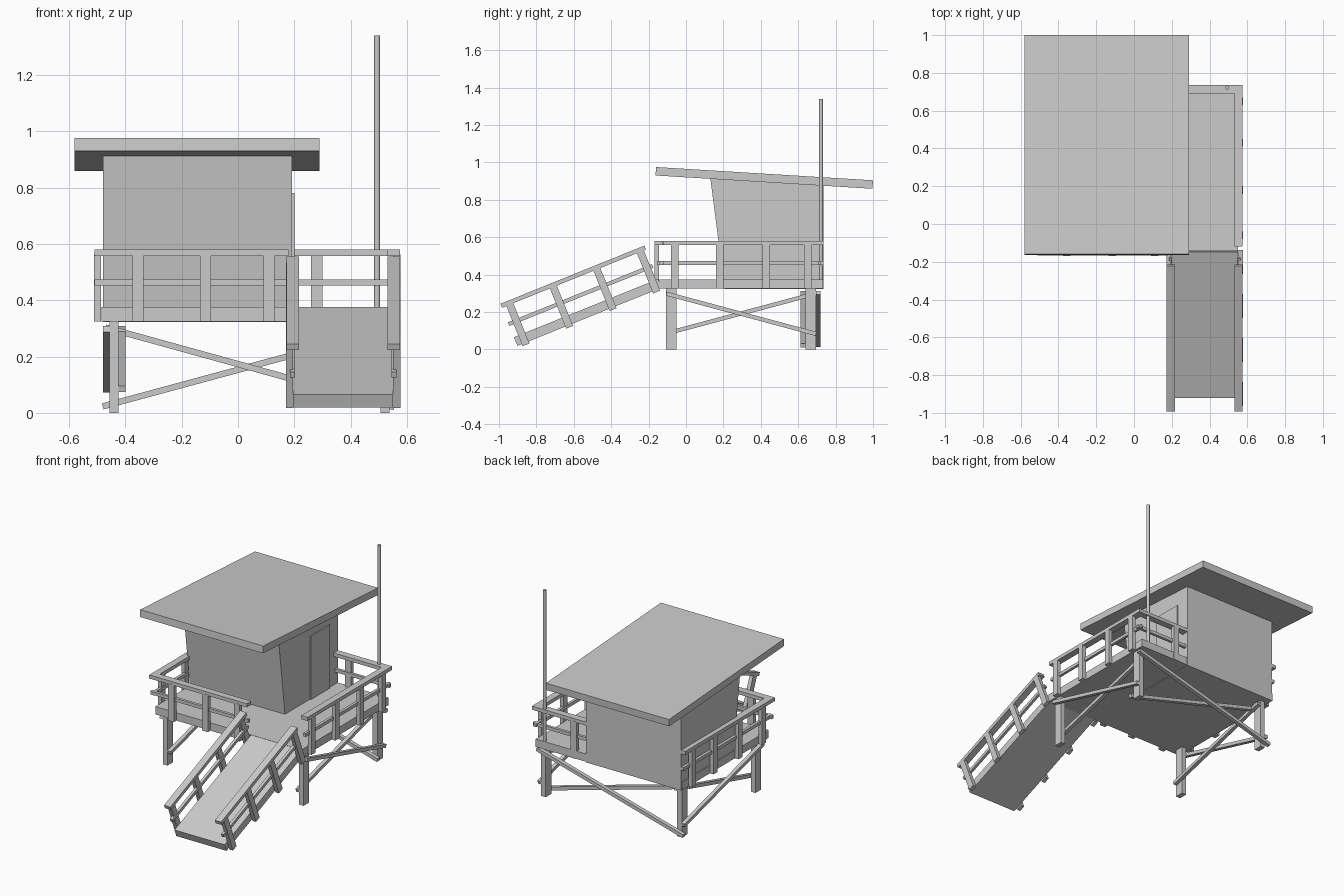
import bpy
from mathutils import Matrix, Vector
from math import radians, atan2

if "Cube" in bpy.data.objects:
    bpy.data.objects.remove(bpy.data.objects["Cube"])


def prism(name, profile, x0, x1, mat=None):
    """Extrude a (y, z) profile from x0 to x1."""
    n = len(profile)
    verts = [Vector((x, y, z)) for x in (x0, x1) for y, z in profile]
    if mat:
        verts = [mat @ v for v in verts]
    faces = [tuple(range(n))[::-1], tuple(range(n, 2 * n))]
    faces += [(i, (i + 1) % n, n + (i + 1) % n, n + i) for i in range(n)]
    me = bpy.data.meshes.new(name)
    me.from_pydata(verts, [], faces)
    ob = bpy.data.objects.new(name, me)
    bpy.context.collection.objects.link(ob)
    return ob


def box(name, x0, x1, y0, y1, z0, z1, mat=None):
    return prism(name, [(y0, z0), (y1, z0), (y1, z1), (y0, z1)], x0, x1, mat)


def brace(name, a, b, depth0, depth1, along_x=False):
    """Slanted bar between (s, z) points a and b, s running along y or x."""
    a, b = Vector(a), Vector(b)
    d = (b - a).normalized()
    n = Vector((-d.y, d.x)) * 0.011
    ob = prism(name, [a - n, b - n, b + n, a + n], depth0, depth1)
    if along_x:
        for v in ob.data.vertices:
            v.co.x, v.co.y = v.co.y, v.co.x
        ob.data.flip_normals()


def railing(name, length, posts, mat, sign=1):
    """Local frame: y along rail, z=0 on the floor, x=0 outer face, inside at -x*sign."""
    def part(nm, d0, d1, *rest):
        x0, x1 = sorted((-d0 * sign, -d1 * sign))
        box(name + nm, x0, x1, *rest, mat)
    for p in posts:
        part("_post", -0.001, 0.024, p - 0.02, p + 0.02, -0.05, 0.187)
    part("_top_rail", 0.0, 0.044, 0, length, 0.182, 0.205)
    part("_mid_rail", 0.012, 0.030, 0, length, 0.077, 0.098)


FLOOR = 0.375
LEFT, RIGHT, FRONT, BACK = -0.51, 0.575, -0.168, 0.735

# Deck around the cabin
box("deck", LEFT + 0.025, RIGHT - 0.025, FRONT + 0.025, BACK - 0.002, FLOOR - 0.05, FLOOR)

# Cabin with leaning front wall, door and sloped roof
prism("cabin", [(0.207, 0.322), (0.735, 0.322), (0.735, 0.885), (0.13, 0.916)], -0.48, 0.192)
box("door", 0.19, 0.20, 0.452, 0.645, FLOOR, 0.78)
prism("roof", [(-0.163, 0.93), (0.997, 0.859), (1.0, 0.904), (-0.16, 0.975)], -0.58, 0.29)

# Deck railings: both sides, front and back
side_posts = [y + 0.12 for y in (-0.06, 0.18, 0.43, 0.65)]
T = Matrix.Translation
railing("right_side", 0.855, side_posts, T((RIGHT, -0.12, FLOOR)), 1)
railing("left_side", 0.895, [p + 0.04 for p in side_posts], T((LEFT, -0.16, FLOOR)), -1)
turn = Matrix.Rotation(radians(-90), 4, 'Z')  # local y -> +x, local x -> -y
railing("front", 0.69, [0.155, 0.395, 0.62], T((LEFT, FRONT, FLOOR)) @ turn, 1)
railing("back", 0.385, [0.09], T((0.19, BACK, FLOOR)) @ turn, -1)

# Ramp with its railings, tilted as one piece
ramp = T((0, -0.92, 0.065)) @ Matrix.Rotation(radians(22), 4, 'X')
box("ramp_floor", 0.195, 0.55, 0, 0.832, -0.05, 0, ramp)
for nm, x, s in (("ramp_right", RIGHT, 1), ("ramp_left", 0.172, -1)):
    railing(nm, 0.83, [0.045 + 0.251 * i for i in range(4)], ramp @ T((x, 0, -0.012)), s)

# Legs and side cross braces
for side, x, s in (("left", -0.44, -1), ("right", 0.522, 1)):
    for end, y in (("front", -0.08), ("back", 0.665)):
        box(f"{side}_{end}_leg", x - 0.016, x + 0.016, y - 0.027, y + 0.029, 0, 0.326)
    outer = sorted((x + s * 0.016, x + s * 0.040))
    inner = sorted((x - s * 0.016, x - s * 0.040))
    brace(side + "_outer_brace", (-0.105, 0.298), (0.695, 0.083), *outer)
    brace(side + "_inner_brace", (-0.105, 0.085), (0.69, 0.298), *inner)

# Back cross braces
brace("back_outer_brace", (-0.48, 0.023), (0.555, 0.303), 0.694, 0.72, True)
brace("back_inner_brace", (-0.47, 0.303), (0.555, 0.020), 0.613, 0.638, True)

# Flag pole
bpy.ops.mesh.primitive_cylinder_add(vertices=12, radius=0.0105, depth=1.015,
                                    location=(0.494, 0.722, 0.8325))
pole = bpy.context.object
pole.name = "flag_pole"
bpy.ops.object.shade_smooth_by_angle()
